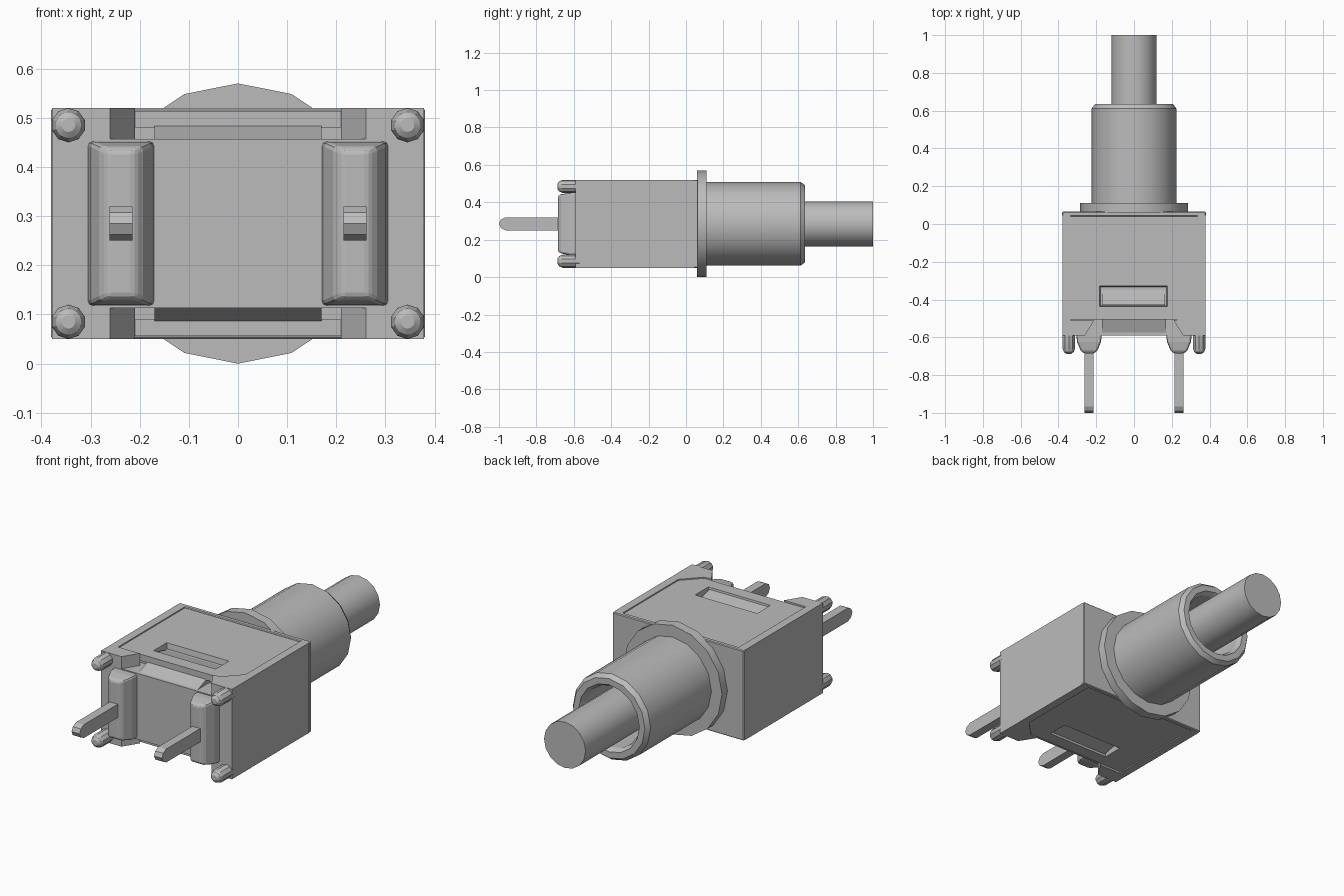
import bpy, bmesh, math
from mathutils import Vector

cube = bpy.data.objects.get("Cube")
if cube:
    bpy.data.objects.remove(cube, do_unlink=True)

MID = 0.285  # height of the centre axis

grey = bpy.data.materials.new("plain_grey")
grey.use_nodes = True
grey.diffuse_color = (0.5, 0.5, 0.5, 1)
shader = next(n for n in grey.node_tree.nodes if n.type == 'BSDF_PRINCIPLED')
shader.inputs["Base Color"].default_value = (0.5, 0.5, 0.5, 1)


def loft(name, rings, smooth=False, closed=False):
    """Skin a row of equal-length point rings; cap the ends unless closed."""
    bm = bmesh.new()
    rows = [[bm.verts.new(p) for p in ring] for ring in rings]
    n = len(rows[0])
    pairs = list(zip(rows, rows[1:]))
    if closed:
        pairs.append((rows[-1], rows[0]))
    for a, b in pairs:
        for i in range(n):
            j = (i + 1) % n
            bm.faces.new((a[i], a[j], b[j], b[i]))
    if not closed:
        bm.faces.new(rows[0])
        bm.faces.new(rows[-1])
    bmesh.ops.recalc_face_normals(bm, faces=bm.faces)
    mesh = bpy.data.meshes.new(name)
    bm.to_mesh(mesh)
    bm.free()
    mesh.materials.append(grey)
    ob = bpy.data.objects.new(name, mesh)
    bpy.context.collection.objects.link(ob)
    if smooth:
        bpy.ops.object.select_all(action='DESELECT')
        ob.select_set(True)
        bpy.context.view_layer.objects.active = ob
        bpy.ops.object.shade_smooth_by_angle(angle=math.radians(30))
    return ob


def slab(name, outline, d0, d1, side=1):
    """Extrude an xy outline between two heights measured from the axis."""
    return loft(name, [[(x, y, MID + side * d) for x, y in outline] for d in (d0, d1)])


def rect(x0, x1, y0, y1):
    return [(x0, y0), (x1, y0), (x1, y1), (x0, y1)]


def lathe(name, profile, sides=16, cx=0, cz=MID, closed=False):
    """Revolve (y, radius) pairs around an axis running along y."""
    angles = [math.tau * i / sides for i in range(sides)]
    rings = [[(cx + r * math.sin(a), y, cz + r * math.cos(a)) for a in angles]
             for y, r in profile]
    return loft(name, rings, smooth=True, closed=closed)


def bevel(ob, width, segments=1):
    m = ob.modifiers.new("bevel", 'BEVEL')
    m.width, m.segments = width, segments


# Housing: inner core, back plate and the two side walls
slab("inner_core", rect(-0.34, 0.34, -0.59, 0.05), -0.172, 0.172)
bevel(slab("back_plate", rect(-0.38, 0.38, 0.04, 0.065), -0.235, 0.235), 0.004)
wall = [(0.335, 0.045), (0.378, 0.045), (0.378, -0.59), (0.26, -0.59), (0.21, -0.51)]
slab("left_wall", wall + [(0.25, -0.503), (0.335, -0.415)], -0.235, 0.235)
slab("right_wall", [(-x, y) for x, y in wall] + [(-0.335, -0.51)], -0.235, 0.235)

# Top and bottom covers with a latch window
panel = [(-0.34, 0.045), (0.34, 0.045), (0.34, -0.41), (0.25, -0.505), (-0.34, -0.505)]
for side, label in ((1, "top"), (-1, "bottom")):
    slab(label + "_filler", rect(-0.335, 0.335, -0.48, 0.045), 0.17, 0.2, side)
    cover = slab(label + "_cover", panel, 0.195, 0.229, side)
    cutter = loft(label + "_window_cutter", [
        [(x, y, MID + side * d) for x, y in rect(-0.175 - g, 0.17 + g, -0.43 - g, -0.335 + g)]
        for d, g in ((0.19, 0), (0.235, 0.008))])
    cutter.hide_render = True
    cutter.hide_viewport = True
    cut = cover.modifiers.new("window", 'BOOLEAN')
    cut.object, cut.operation, cut.solver = cutter, 'DIFFERENCE', 'EXACT'
    # Sloping latch inside the window
    latch = [(-0.43, 0.198), (-0.43, 0.222), (-0.35, 0.203), (-0.35, 0.198)]
    loft(label + "_latch", [[(x, y, MID + side * d) for y, d in latch]
                            for x in (-0.17, 0.165)])
    # Sloped ledge under the front edge of the cover
    ledge = [(-0.47, 0.17), (-0.58, 0.17), (-0.5, 0.2), (-0.47, 0.2)]
    loft(label + "_ledge", [[(x, y, MID + side * d) for y, d in ledge]
                            for x in (-0.17, 0.17)])

# Collar, hollow sleeve and plunger
lathe("collar", [(0.06, 0.285), (0.11, 0.285)])
lathe("sleeve", [(0.1, 0.224), (0.612, 0.224), (0.635, 0.207), (0.635, 0.175),
                 (0.61, 0.16), (0.35, 0.16), (0.35, 0.05), (0.1, 0.05)], closed=True)
lathe("plunger", [(0.12, 0.12), (1.0, 0.12)])

# Four corner feet
for sx, lr in ((1, "left"), (-1, "right")):
    for sz, tb in ((1, "top"), (-1, "bottom")):
        lathe(f"{lr}_{tb}_foot",
              [(-0.57, 0.035), (-0.66, 0.035), (-0.678, 0.027), (-0.687, 0.014)],
              sides=10, cx=sx * 0.345, cz=MID + sz * 0.2)

# Terminal mounts and pins
pin = [(-0.58, -0.035), (-0.965, -0.035), (-0.99, -0.022), (-1.0, 0),
       (-0.99, 0.022), (-0.965, 0.035), (-0.58, 0.035)]
for sx, lr in ((1, "left"), (-1, "right")):
    cx = sx * 0.238
    mount = loft(lr + "_terminal_mount", [
        [(cx - w, y, MID - h), (cx + w, y, MID - h), (cx + w, y, MID + h), (cx - w, y, MID + h)]
        for y, w, h in ((-0.57, 0.07, 0.168), (-0.625, 0.063, 0.166),
                        (-0.668, 0.045, 0.158), (-0.685, 0.028, 0.15))])
    bevel(mount, 0.01, 2)
    loft(lr + "_terminal_pin", [[(cx + dx, y, MID + z) for y, z in pin]
                                for dx in (-0.023, 0.023)])
